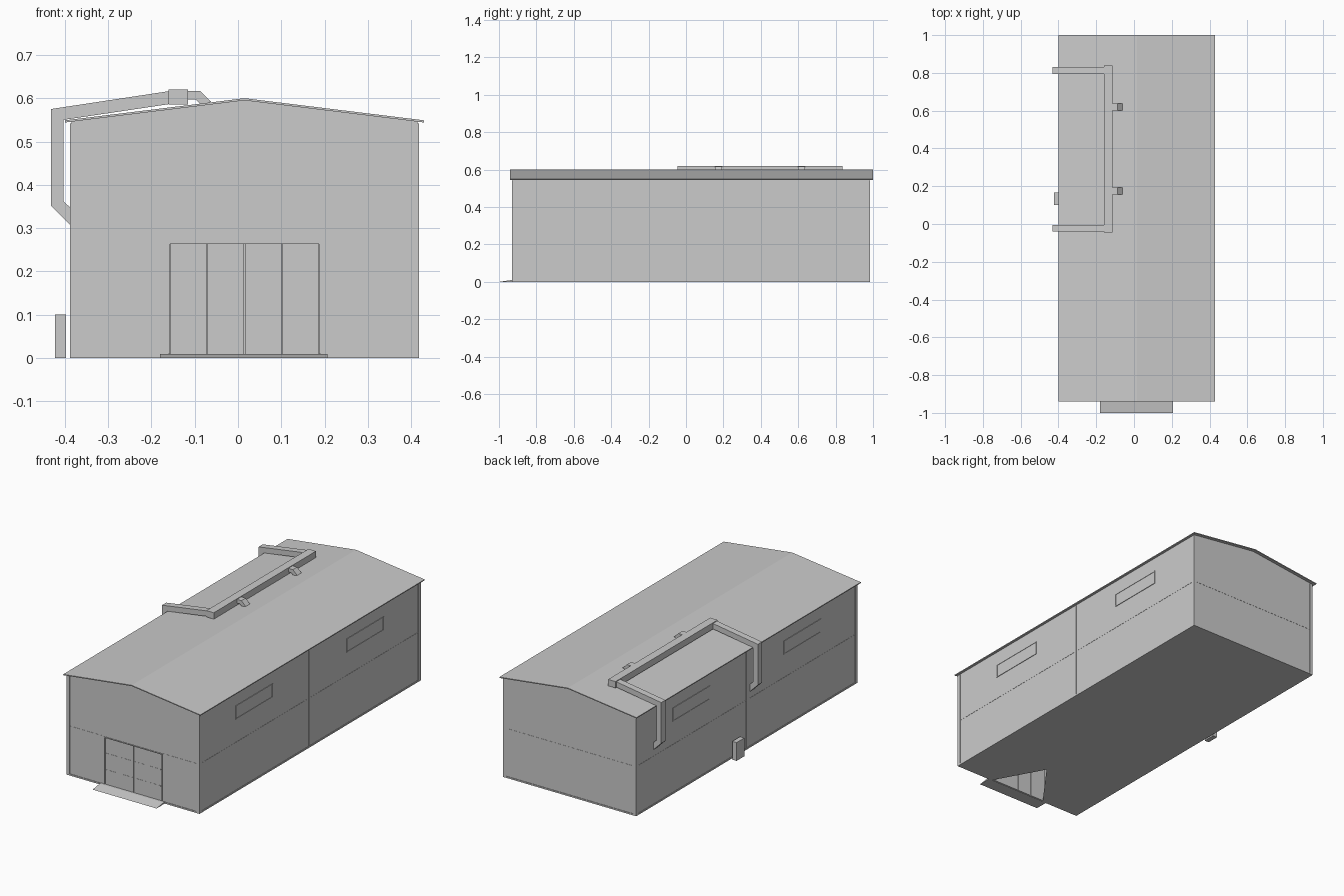
import bpy, bmesh

if "Cube" in bpy.data.objects:
    bpy.data.objects.remove(bpy.data.objects["Cube"])

X0, X1, Y0, Y1 = -0.385, 0.415, -0.927, 0.982   # wall shell
RX, SLOPE = 0.015, 0.123                         # ridge position and roof pitch
P = 0.003                                        # how far trims stand proud


def make(name, verts, faces):
    bm = bmesh.new()
    vs = [bm.verts.new(v) for v in verts]
    for f in faces:
        bm.faces.new([vs[i] for i in f])
    bmesh.ops.recalc_face_normals(bm, faces=bm.faces[:])
    me = bpy.data.meshes.new(name)
    bm.to_mesh(me)
    bm.free()
    ob = bpy.data.objects.new(name, me)
    bpy.context.collection.objects.link(ob)
    return ob


def prism(name, pts, a, b, axis='y'):
    """Extrude a closed profile along y (profile is x,z) or x (profile is y,z)."""
    put = (lambda p, d: (p[0], d, p[1])) if axis == 'y' else (lambda p, d: (d, p[0], p[1]))
    n = len(pts)
    verts = [put(p, a) for p in pts] + [put(p, b) for p in pts]
    faces = [tuple(range(n)), tuple(range(2 * n - 1, n - 1, -1))]
    faces += [(i, (i + 1) % n, n + (i + 1) % n, n + i) for i in range(n)]
    return make(name, verts, faces)


def box(name, x0, x1, y0, y1, z0, z1):
    return prism(name, [(x0, z0), (x1, z0), (x1, z1), (x0, z1)], y0, y1)


def under(x):
    return 0.595 - SLOPE * abs(x - RX)


# Wall shell with a doorway in the front gable and the notched floor behind it
DX0, DX1, DH = -0.157, 0.187, 0.263
verts = [(X0, Y0, 0), (DX0, Y0, 0), (DX0, Y0, DH), (DX1, Y0, DH), (DX1, Y0, 0), (X1, Y0, 0),
         (X1, Y0, under(X1)), (RX, Y0, under(RX)), (X0, Y0, under(X0)),
         (X0, Y1, 0), (X1, Y1, 0), (X1, Y1, under(X1)), (RX, Y1, under(RX)), (X0, Y1, under(X0)),
         (0.04, -0.66, 0)]
make("walls", verts, [range(9), (10, 9, 13, 12, 11), (5, 10, 11, 6), (9, 0, 8, 13),
                      (0, 9, 10, 5, 4, 14, 1)])

# Roof sheet
xs = (-0.40, RX, 0.43)
top = [(x, 0.60 - SLOPE * abs(x - RX)) for x in xs]
prism("roof", top + [(x, z - 0.005) for x, z in reversed(top)], -0.94, 1.0)

# Corner posts
for sx, x in (("left", X0 - P), ("right", X1 + P - 0.02)):
    for sy, y in (("front", Y0 - P), ("back", Y1 + P - 0.02)):
        box(f"corner_post_{sy}_{sx}", x, x + 0.02, y, y + 0.02, 0, 0.542)

# Side wall details: skirting, panel seams, mid posts and windows
for side, x, s in (("left", X0, -1), ("right", X1, 1)):
    def strip(name, y0, y1, z0, z1, d=P):
        return box(f"{name}_{side}", *sorted((x - s * 0.001, x + s * d)), y0, y1, z0, z1)
    strip("skirting", Y0, Y1, 0, 0.008)
    strip("panel_seam", Y0, Y1, 0.268, 0.270, 0.001)
    strip("mid_post", 0.017, 0.029, 0, 0.542, 0.002)
    for y in (-0.455, 0.505):
        strip("window_pane", y - 0.155, y + 0.155, 0.40, 0.465, 0.001)
        strip("window_sill", y - 0.16, y + 0.16, 0.395, 0.40)
        strip("window_head", y - 0.16, y + 0.16, 0.465, 0.47)
        for e in (-0.16, 0.155):
            strip("window_jamb", y + e, y + e + 0.005, 0.40, 0.465)

# Gable details: skirting and panel seams
box("skirting_back", X0, X1, Y1 - 0.001, Y1 + P, 0, 0.008)
box("panel_seam_back", X0, X1, Y1 - 0.001, Y1 + 0.001, 0.268, 0.270)
for n, a, b in (("left", X0, DX0 - 0.005), ("right", DX1 + 0.005, X1)):
    box(f"skirting_front_{n}", a, b, Y0 - P, Y0 + 0.001, 0, 0.008)
    box(f"panel_seam_front_{n}", a, b, Y0 - 0.001, Y0 + 0.001, 0.268, 0.270)

# Door frame and four folding door leaves
for n, a in (("left", DX0 - 0.005), ("right", DX1)):
    box(f"door_jamb_{n}", a, a + 0.005, Y0 - P, Y0 + 0.008, 0, DH)
box("door_lintel", DX0 - 0.005, DX1 + 0.005, Y0 - P, Y0 + 0.008, DH, DH + 0.005)
w = (DX1 - DX0) / 4
for i in range(4):
    a = DX0 + i * w
    box("door_leaf", a + 0.001, a + w - 0.001, Y0 + 0.004, Y0 + 0.007, 0, DH)
    for z in (0.085, 0.175):
        box("door_rail", a + 0.008, a + w - 0.008, Y0 + 0.003, Y0 + 0.005, z, z + 0.003)

# Entrance ramp
prism("ramp", [(-1.0, 0), (Y0, 0), (Y0, 0.009), (-0.94, 0.009)], -0.18, 0.207, 'x')

# Utility box by the left wall
box("utility_box", -0.423, -0.397, 0.10, 0.167, 0, 0.10)

# Roof ducts: trunk, two arms bending down into the left wall, two roof inlets
box("duct_trunk", -0.16, -0.115, -0.045, 0.838, 0.585, 0.62)
arm = [(X0, 0.305), (-0.432, 0.352), (-0.432, 0.575), (-0.155, 0.617),
       (-0.155, 0.587), (-0.403, 0.55), (-0.403, 0.362), (X0, 0.345)]
for y in (-0.04, 0.795):
    prism("duct_arm", arm, y, y + 0.036)
inlet = [(-0.117, 0.617), (-0.088, 0.617), (-0.062, 0.592), (-0.085, 0.585),
         (-0.098, 0.597), (-0.117, 0.597)]
for y in (0.155, 0.60):
    prism("duct_inlet", inlet, y, y + 0.037)
